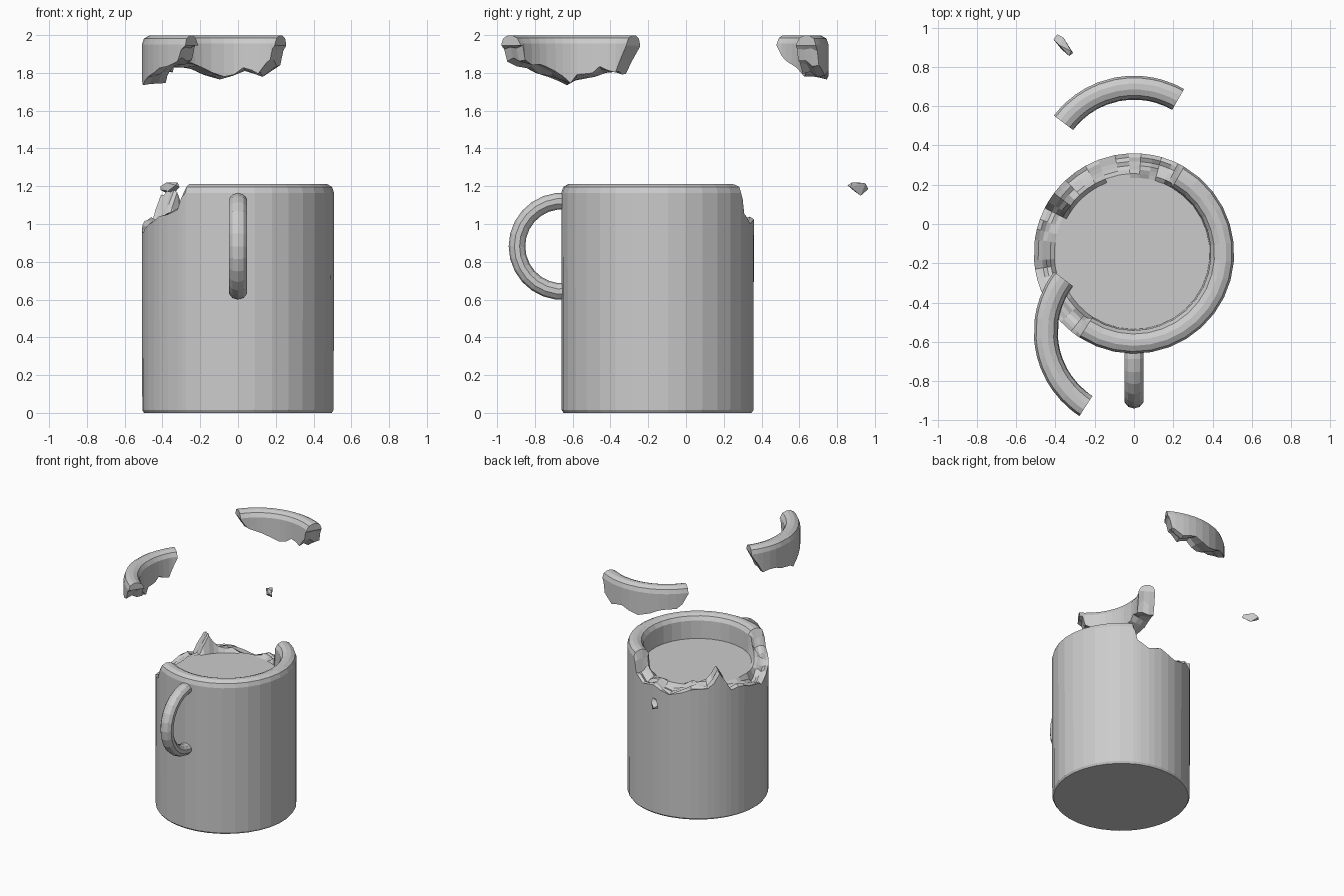
import bpy, bmesh, random
from math import sin, cos, pi, radians
from mathutils import Vector

if "Cube" in bpy.data.objects:
    bpy.data.objects.remove(bpy.data.objects["Cube"])

random.seed(4)
CY = -0.15          # mug axis sits at (0, CY)
LIFT = 0.785        # how far the rim pieces float above the break
LEVEL = 1.03        # surface inside the mug

# Wall section (radius, height), outer foot -> rim -> inner surface
FOOT = [(0.498, 0.0), (0.508, 0.015)]
RIM = [(0.51, 1.165), (0.499, 1.197), (0.47, 1.213), (0.44, 1.213),
       (0.41, 1.2), (0.392, 1.17), (0.386, LEVEL)]

# Break line: angle in degrees -> height of the remaining wall
BREAK = [(60, 1.215), (62, 1.13), (64, 1.055), (67, 1.04), (74, 1.0), (79, 1.015),
         (86, 1.025), (93, 1.0), (101, 0.98), (111, 1.005), (119, 1.035),
         (126, 1.045), (133, 1.045), (138, 1.08), (143, 1.155), (149, 1.075),
         (153, 1.01), (160, 1.02), (166, 1.015), (172, 0.995), (184, 0.975),
         (189, 0.95), (195, 0.975), (201, 0.995), (209, 1.015), (215, 1.04),
         (223, 1.05), (231, 1.075), (234, 1.14), (237, 1.215)]


def mesh_object(name, bm):
    bmesh.ops.recalc_face_normals(bm, faces=bm.faces)
    me = bpy.data.meshes.new(name)
    bm.to_mesh(me)
    bm.free()
    ob = bpy.data.objects.new(name, me)
    bpy.context.collection.objects.link(ob)
    return ob


def loft(name, sections, around=False, ring=True):
    """Skin a row of point sections; close it around, or cap both ends."""
    bm = bmesh.new()
    rows = [[bm.verts.new(p) for p in s] for s in sections]
    n = len(rows[0])
    pairs = list(zip(rows, rows[1:] + rows[:1])) if around else list(zip(rows, rows[1:]))
    for a, b in pairs:
        for i in range(n if ring else n - 1):
            j = (i + 1) % n
            bm.faces.new((a[i], a[j], b[j], b[i]))
    if around:      # base and inner surface
        bm.faces.new([r[0] for r in rows])
        bm.faces.new([r[-1] for r in rows])
    else:
        bm.faces.new(rows[0])
        bm.faces.new(rows[-1])
    return mesh_object(name, bm)


def polar(deg, r, z, cy=CY):
    a = radians(deg)
    return Vector((r * cos(a), cy + r * sin(a), z))


# Jagged height across the wall for each break angle, shared by mug and pieces
def rough(h):
    out = [h]
    for r, z in RIM[1:]:
        t = (0.51 - r) / 0.125
        out.append(h + 0.02 * t + random.uniform(-0.015, 0.015))
    return out


cracks = {a: rough(h) for a, h in BREAK}

# Mug body: round wall with the broken rim cut down to the break line
columns = []
for a in sorted([a for a, h in BREAK] + [237 + k * 183 / 17 for k in range(1, 17)]):
    sec = [polar(a, r, z) for r, z in FOOT]
    for i, (r, z) in enumerate(RIM):
        if a in cracks:
            z = min(z, cracks[a][i])
            # spread the fracture evenly across the wall thickness
            t = max(0.0, min(1.0, (1.215 - cracks[a][0]) / 0.08))
            r = r * (1 - t) + (0.51 - 0.124 * i / 6) * t
            if i >= 5:
                z = max(z, LEVEL)
            if i == 6:
                z, r = LEVEL, 0.386
        sec.append(polar(a, r, z))
    columns.append(sec)
loft("mug_body", columns, around=True, ring=False)


# Broken rim pieces floating above the gap
def rim_piece(name, first, last, cy):
    secs = []
    for a, h in BREAK:
        if not first <= a <= last:
            continue
        top = [polar(a, r, z + LIFT, cy) for r, z in RIM[:6]]
        low = [polar(a, r, min(cracks[a][i], 1.16) + LIFT, cy)
               for r, i in ((0.388, 6), (0.43, 4), (0.47, 2), (0.51, 0))]
        secs.append(top + low)
    loft(name, secs)


rim_piece("back_rim_piece", 60, 143, 0.245)
rim_piece("left_rim_piece", 143, 237, -0.55)

# Handle: half ring tube sunk into the front wall
rings = []
for k in range(15):
    t = pi * (0.46 + 1.08 * k / 14)
    c = Vector((0, -0.655 + 0.24 * cos(t), 0.882 + 0.24 * sin(t)))
    out = Vector((0, cos(t), sin(t)))
    rings.append([c + out * 0.044 * cos(s * pi / 5) + Vector((0.05 * sin(s * pi / 5), 0, 0))
                  for s in range(10)])
loft("handle", rings)

# Small chip lying off behind
bm = bmesh.new()
for p in [(-0.41, 0.94, 1.18), (-0.41, 0.94, 1.2), (-0.39, 0.965, 1.185), (-0.36, 0.95, 1.215),
          (-0.38, 0.91, 1.22), (-0.32, 0.88, 1.22), (-0.31, 0.87, 1.195), (-0.33, 0.855, 1.205),
          (-0.35, 0.925, 1.15), (-0.37, 0.89, 1.175)]:
    bm.verts.new(p)
bmesh.ops.convex_hull(bm, input=bm.verts)
mesh_object("chip", bm)
